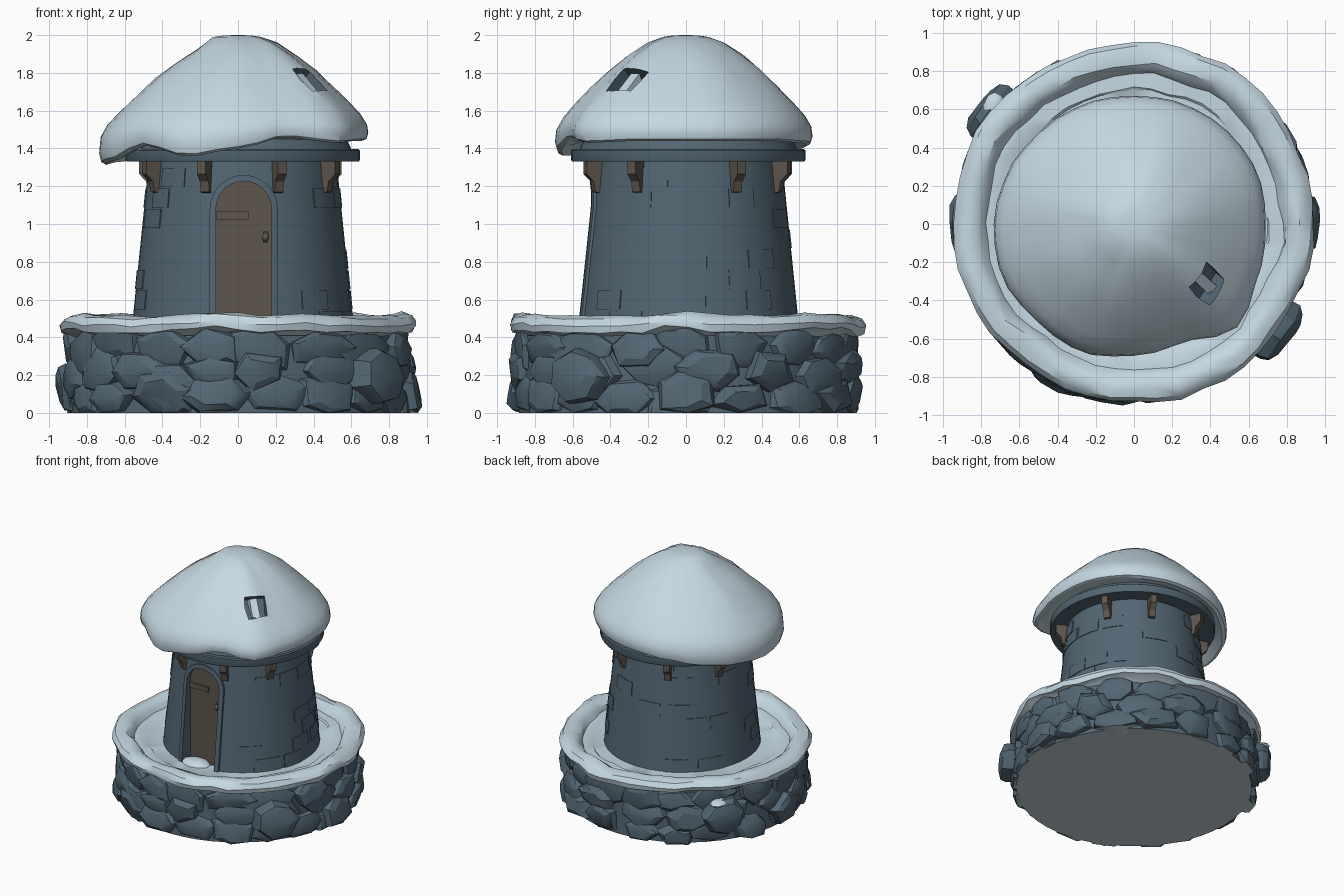
import bpy, bmesh, math, random
from math import sin, cos, pi, radians
from mathutils import Vector

if "Cube" in bpy.data.objects:
    bpy.data.objects.remove(bpy.data.objects["Cube"])

random.seed(7)
CX, CY = 0.025, 0.012          # tower axis


def material(name, rgb):
    m = bpy.data.materials.new(name)
    m.diffuse_color = (*rgb, 1)
    m.use_nodes = True
    m.node_tree.nodes["Principled BSDF"].inputs["Base Color"].default_value = m.diffuse_color
    return m


SNOW = material("snow", (0.56, 0.69, 0.765))
SLATE = material("slate", (0.086, 0.134, 0.172))
WOOD = material("wood", (0.112, 0.092, 0.075))
UNDER = material("underside", (0.54, 0.64, 0.68))


def finish(name, bm, mats, angle=None):
    bmesh.ops.recalc_face_normals(bm, faces=bm.faces)
    me = bpy.data.meshes.new(name)
    bm.to_mesh(me)
    bm.free()
    ob = bpy.data.objects.new(name, me)
    bpy.context.collection.objects.link(ob)
    for m in mats:
        me.materials.append(m)
    smooth(ob, angle)
    return ob


def smooth(ob, angle):
    bpy.ops.object.select_all(action='DESELECT')
    bpy.context.view_layer.objects.active = ob
    ob.select_set(True)
    if angle:
        bpy.ops.object.shade_smooth_by_angle(angle=radians(angle))


def cut(ob, cutter, angle):
    mod = ob.modifiers.new("cut", 'BOOLEAN')
    mod.object = cutter
    mod.solver = 'EXACT'
    mod.material_mode = 'TRANSFER'
    smooth(ob, None)
    bpy.ops.object.modifier_apply(modifier=mod.name)
    bpy.data.objects.remove(cutter)
    smooth(ob, angle)


def loft(bm, rings, closed=True, wrap=False, caps=False):
    """Skin a list of point rings."""
    vs = [[bm.verts.new(p) for p in r] for r in rings]
    n = len(vs[0])
    pairs = list(zip(vs, vs[1:])) + ([(vs[-1], vs[0])] if wrap else [])
    for a, b in pairs:
        for i in range(n if closed else n - 1):
            j = (i + 1) % n
            bm.faces.new((a[i], a[j], b[j], b[i]))
    if caps:
        bm.faces.new(vs[0])
        bm.faces.new(vs[-1])


def lathe(name, profile, n, mats, angle=30):
    bm = bmesh.new()
    loft(bm, [[(CX + r * cos(2 * pi * i / n), CY + r * sin(2 * pi * i / n), z)
               for i in range(n)] for r, z in profile], caps=True)
    return finish(name, bm, mats, angle)


def box(name, centre, size, mat, jitter=0.0):
    bm = bmesh.new()
    bmesh.ops.create_cube(bm, size=1)
    for v in bm.verts:
        v.co = Vector(centre) + Vector([a * b * random.uniform(1 - jitter, 1 + jitter)
                                        for a, b in zip(v.co, size)])
    return finish(name, bm, [mat])


def blob(name, centre, size, mat):
    bm = bmesh.new()
    bmesh.ops.create_icosphere(bm, subdivisions=2, radius=1)
    for v in bm.verts:
        v.co = Vector(centre) + Vector([a * b for a, b in zip(v.co, size)])
    return finish(name, bm, [mat], 40)


def tower_r(z):
    return 0.592 - 0.095 * (z - 0.4) / 0.93


# Stone base: core and three courses of rough rocks
bm = bmesh.new()
loft(bm, [[(r * cos(2 * pi * i / 48), r * sin(2 * pi * i / 48), z) for i in range(48)]
          for r, z in ((0.885, 0), (0.87, 0.41))], caps=True)
for f in bm.faces:
    f.material_index = int(f.calc_center_median().z < 0.01)
finish("base_core", bm, [SLATE, UNDER], 30)


def rock(bm, ang, r, z, w, d, h):
    """Convex hull of shrinking jittered outlines facing outward."""
    n = random.choice((5, 6, 7))
    start = random.uniform(0, 2 * pi)
    radii = [random.uniform(0.85, 1.12) for _ in range(n)]
    lean = random.uniform(-0.35, 0.35)
    pts = []
    for inset, out in ((1.0, -1.0), (1.0, 0.2), (0.88, 0.7), (0.55, 1.0)):
        for i in range(n):
            a = start + 2 * pi * i / n
            k = radii[i] * inset * random.uniform(0.94, 1.06)
            x, q = w * k * cos(a), h * k * sin(a)
            y = r + d * (out * random.uniform(0.88, 1.05) + lean * q / h)
            pts.append(bm.verts.new((y * cos(ang) - x * sin(ang), y * sin(ang) + x * cos(ang),
                                     min(0.455, max(0, z + q)))))
    res = bmesh.ops.convex_hull(bm, input=pts)
    junk = [g for g in res["geom_interior"] + res["geom_unused"] if isinstance(g, bmesh.types.BMVert)]
    bmesh.ops.delete(bm, geom=list(set(junk)), context='VERTS')


bm = bmesh.new()
for row, (z, n) in enumerate(((0.08, 18), (0.215, 16), (0.355, 18))):
    for i in range(n):
        a = 2 * pi * (i + row * 0.5 + random.uniform(-0.2, 0.2)) / n
        rock(bm, a, 0.865 - 0.006 * row, z + random.uniform(-0.03, 0.03),
             random.uniform(0.15, 0.21), random.uniform(0.04, 0.085), random.uniform(0.1, 0.14))
for deg, r, z in ((143, 0.945, 0.22), (-37, 0.935, 0.2), (0, 0.885, 0.1), (180, 0.88, 0.12), (-115, 0.865, 0.12)):
    rock(bm, radians(deg), r, z, 0.17, 0.08, 0.15)
bmesh.ops.recalc_face_normals(bm, faces=bm.faces)
for f in bm.faces:
    f.material_index = int(f.normal.z < -0.9 and f.calc_center_median().z < 0.01)
finish("base_rocks", bm, [SLATE, UNDER], 22)

# Snow lying on the base, with a lumpy rim
waves = [(k, random.uniform(0, 6.3), random.uniform(0.5, 1)) for k in (3, 5, 7, 11, 16)]


def wobble(a, shift=0.0):
    return sum(w * sin(k * a + p + shift * k) for k, p, w in waves) / 3


bm = bmesh.new()
rings = []
for r, z, jr, jz in ((0.5, 0.44, 0, 0), (0.69, 0.442, 0.02, 0), (0.705, 0.452, 0.02, 0.0),
                     (0.775, 0.452, 0.022, 0.005), (0.795, 0.488, 0.022, 0.01), (0.83, 0.514, 0.022, 0.012),
                     (0.875, 0.52, 0.018, 0.016), (0.92, 0.505, 0.016, 0.018), (0.945, 0.47, 0.016, 0.018),
                     (0.935, 0.435, 0.018, 0.028), (0.89, 0.425, 0.01, 0.02), (0.84, 0.39, 0, 0)):
    ring = []
    for i in range(48):
        a = 2 * pi * i / 48
        q = r + jr * (wobble(a, r * 0.3) + random.uniform(-0.35, 0.35))
        ring.append((q * cos(a), q * sin(a) + 0.008,
                     z + jz * (wobble(a, 2 + r) + random.uniform(-0.3, 0.3))))
    rings.append(ring)
loft(bm, rings, wrap=True)
finish("base_snow", bm, [SNOW], 35)

# Tower wall with an arched doorway
DX, HW, SPRING, SILL = 0.03, 0.15, 1.08, 0.4


def arch(hw, n=12):
    return ([(DX - hw, SILL)] + [(DX - hw * cos(pi * i / n), SPRING + hw * sin(pi * i / n))
                                 for i in range(n + 1)] + [(DX + hw, SILL)])


def arch_block(name, hw, y0, y1, mat):
    bm = bmesh.new()
    loft(bm, [[(x, y, z) for x, z in arch(hw)] for y in (y0, y1)], caps=True)
    return finish(name, bm, [mat])


tower = lathe("tower_wall", [(tower_r(0.4), 0.4), (tower_r(1.34), 1.34)], 48, [SLATE])
cut(tower, arch_block("door_cutter", HW, -0.8, -0.44, SLATE), 30)

# Doorway surround that follows the sloping wall
bm = bmesh.new()
rings = []
for (xi, zi), (xo, zo) in zip(arch(HW - 0.003), arch(HW + 0.03)):
    yi, yo = (CY - math.sqrt(tower_r(z) ** 2 - (x - CX) ** 2) for x, z in ((xi, zi), (xo, zo)))
    rings.append([(xi, yi - 0.014, zi), (xo, yo - 0.014, zo), (xo, yo + 0.03, zo), (xi, yi + 0.03, zi)])
loft(bm, rings, caps=True)
finish("door_surround", bm, [SLATE], 30)

# Door with plank seams, strap, knob and drifted snow
arch_block("door", HW - 0.001, -0.455, -0.43, WOOD)
for x in (-0.025, 0.085):
    box("plank_seam", (x, -0.456, 0.815), (0.004, 0.006, 0.79), WOOD)
box("door_strap", (-0.03, -0.462, 1.045), (0.17, 0.02, 0.04), WOOD)
box("knob_plate", (0.145, -0.465, 0.93), (0.025, 0.03, 0.06), WOOD)
blob("door_knob", (0.145, -0.485, 0.93), (0.02, 0.02, 0.024), WOOD)
blob("sill_snow", (-0.02, -0.52, 0.44), (0.12, 0.085, 0.035), SNOW)

# Scattered bricks standing slightly proud of the wall
bm = bmesh.new()
for row in range(8):
    z0 = 0.44 + row * 0.108
    for i in range(16):
        a0 = 2 * pi * (i + 0.5 * (row % 2) + random.uniform(-0.1, 0.1)) / 16
        a1 = a0 + 2 * pi / 16 * random.uniform(0.75, 0.95)
        near_door = -2.05 < math.remainder(a1, 2 * pi) and math.remainder(a0, 2 * pi) < -1.1
        if random.random() > 0.28 or near_door:
            continue
        loft(bm, [[(CX + (tower_r(z) + o) * cos(a), CY + (tower_r(z) + o) * sin(a), z)
                   for z, o in ((z0, -0.008), (z0, 0.005), (z0 + 0.1, 0.005), (z0 + 0.1, -0.008))]
                  for a in (a0 + (a1 - a0) * k / 4 for k in range(5))], caps=True)
finish("wall_bricks", bm, [SLATE], 30)

# Eaves ring under the snow cap
lathe("eaves", [(0.48, 1.33), (0.615, 1.33), (0.62, 1.34), (0.62, 1.39), (0.61, 1.397),
                (0.575, 1.397), (0.55, 1.45)], 48, [SLATE])

# Wooden brackets below the eaves
for deg in (29, 66, 113, 157, 207, 248, 291, 329):
    a = radians(deg)
    bm = bmesh.new()
    loft(bm, [[(CX + r * cos(a) - t * sin(a), CY + r * sin(a) + t * cos(a), z) for r, z in
               ((0.48, 1.34), (0.585, 1.34), (0.585, 1.265), (0.545, 1.225), (0.535, 1.17), (0.49, 1.16))]
              for t in (-0.025, 0.025)], caps=True)
    finish("eaves_bracket", bm, [WOOD])

# Heavy snow cap: rim radius and rim height every 22.5 degrees
RIM = [.69, .70, .69, .68, .67, .68, .69, .715, .735, .745, .72, .725, .69, .67, .765, .705]
LOW = [1.44, 1.44, 1.44, 1.43, 1.42, 1.40, 1.36, 1.335, 1.32, 1.34, 1.42, 1.36, 1.40, 1.46, 1.43, 1.44]


def around(table, a):
    t = a / (2 * pi) * 16
    i, u = int(t) % 16, t - int(t)
    u = u * u * (3 - 2 * u)
    return table[i] * (1 - u) + table[(i + 1) % 16] * u


bm = bmesh.new()
rings = []
# fraction of rim radius, height, how far it follows the rim's dips
for f, z, follow in ((0.03, 2.0, 0), (0.1, 1.998, 0), (0.18, 1.99, 0), (0.3, 1.957, 0), (0.45, 1.892, 0),
                     (0.6, 1.81, 0), (0.73, 1.725, 0.1), (0.85, 1.64, 0.25), (0.94, 1.57, 0.4),
                     (0.99, 1.51, 0.55), (1.0, 1.455, 0.9), (0.985, 1.42, 1), (0.95, 1.41, 1),
                     (0.89, 1.425, 0.8), (0.77, 1.445, 0)):
    ring = []
    for i in range(40):
        a = 2 * pi * i / 40
        r = f * around(RIM, a)
        bulge = max(0, sin(pi * f)) if f < 1 else 0
        dz = -0.045 * bulge * max(0, -cos(a))
        if 0.25 < f < 0.9:
            dz += bulge * (0.01 * wobble(a) + random.uniform(-0.006, 0.006))
        ring.append((r * cos(a), r * sin(a), z + dz * (f > 0.2) + follow * (around(LOW, a) - 1.41)))
    rings.append(ring)
loft(bm, rings, caps=True)
cap = finish("snow_cap", bm, [SNOW, SLATE], 35)


# Hole broken into the cap, crossed by a shard of snow
def face_out(ob, loc):
    ob.rotation_mode = 'QUATERNION'
    ob.rotation_quaternion = Vector((0.42, -0.36, 0.62)).to_track_quat('Z', 'Y')
    ob.location = loc
    bpy.context.view_layer.update()


hole = box("hole_cutter", (0, 0, 0), (0.17, 0.17, 0.13), SLATE, 0.3)
face_out(hole, (0.375, -0.31, 1.755))
cut(cap, hole, 35)
face_out(box("snow_shard", (0, 0, 0), (0.06, 0.17, 0.05), SNOW, 0.3), (0.365, -0.3, 1.725))

# Snow patch lodged on the jutting rock
blob("rock_snow", (-0.73, 0.6, 0.345), (0.06, 0.09, 0.025), SNOW)
